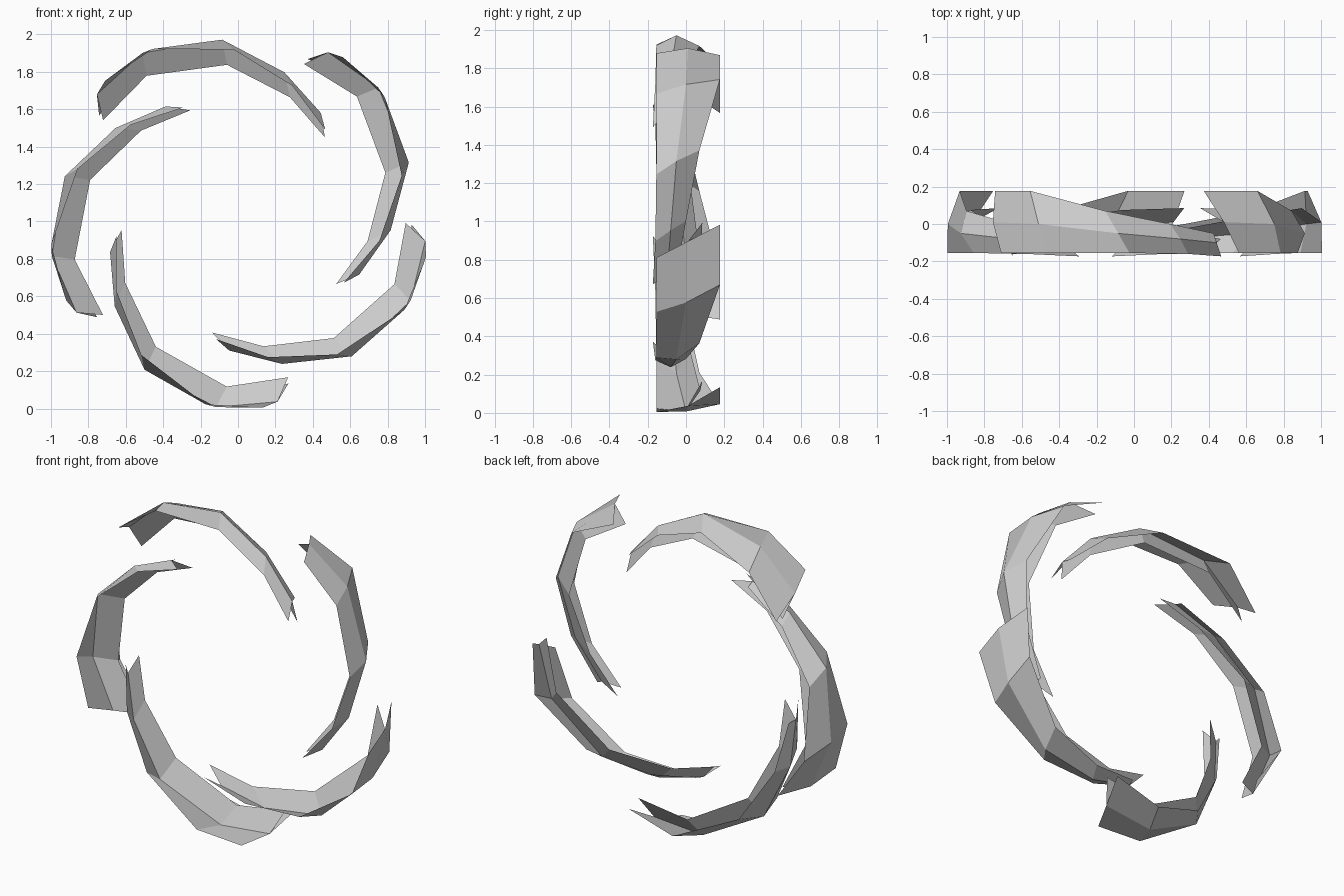
import bpy
from math import radians, sin, cos

if "Cube" in bpy.data.objects:
    bpy.data.objects.remove(bpy.data.objects["Cube"])

CENTRE_X, CENTRE_Z = 0.004, 1.02

# Stations along one blade, each a Y-shaped section of
# front fin, spine, back fin, inner fin as (radius, angle in degrees, y)
STATIONS = [
    [(1.023, 134.3, -.155), (1.005, 139.0, .01), (.925, 143.8, .177), (.893, 144.3, .085)],
    [(1.013, 117.0, -.155), (1.020, 120.3, .00), (.975, 125.0, .177), (.905, 123.0, .075)],
    [(.900, 91.8, -.155), (.956, 95.3, -.05), (.910, 100.0, .07), (.820, 94.4, .02)],
    [(.762, 68.0, -.16), (.815, 72.6, -.08), (.785, 76.0, .00), (.700, 67.0, -.05)],
    [(.660, 45.5, -.173), (.712, 52.0, -.10), (.700, 53.0, -.05), (.630, 43.0, -.08)],
]


def make_blade(name, turn):
    """Three thin fins sharing one spine, turned about the ring's centre."""
    verts = []
    for section in STATIONS:
        for r, a, y in section:
            t = radians(a + turn)
            verts.append((CENTRE_X + r * cos(t), y, CENTRE_Z + r * sin(t)))
    faces = []
    for s in range(len(STATIONS) - 1):
        for a, b in ((0, 1), (1, 2), (3, 1)):
            i = 4 * s
            faces.append((i + a, i + a + 4, i + b + 4, i + b))
    mesh = bpy.data.meshes.new(name)
    mesh.from_pydata(verts, [], faces)
    obj = bpy.data.objects.new(name, mesh)
    bpy.context.collection.objects.link(obj)
    return obj


# Five swirling blades, nearly evenly spaced
for name, turn in [("top_blade", 0), ("left_blade", 71.3), ("bottom_blade", 142.9),
                   ("lower_right_blade", 213.9), ("right_blade", 282.7)]:
    make_blade(name, turn)
